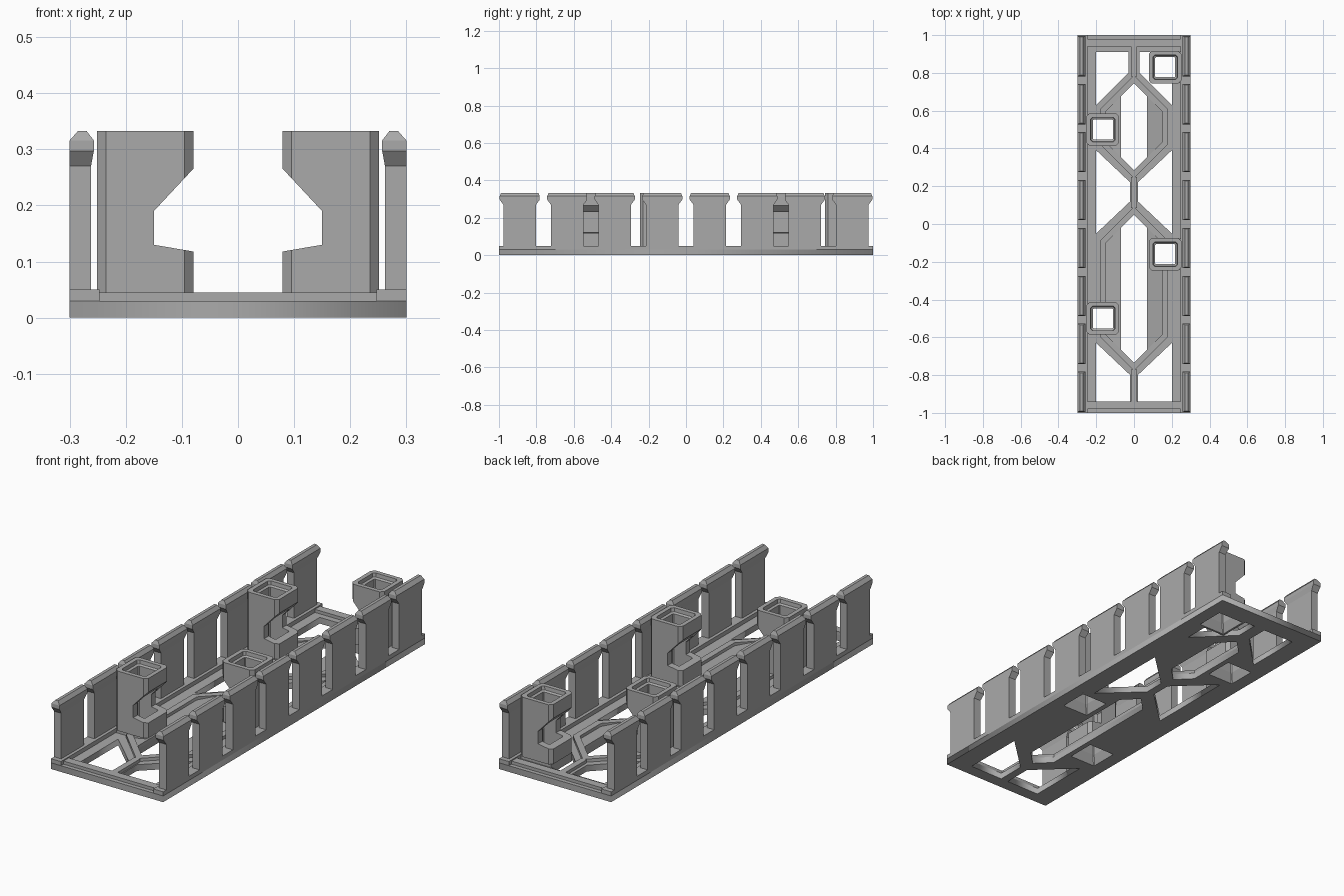
import bpy, bmesh

old = bpy.data.objects.get("Cube")
if old:
    bpy.data.objects.remove(old, do_unlink=True)

grey = bpy.data.materials.new("plain grey")
grey.use_nodes = True
COLOUR = (0.4, 0.4, 0.4, 1)
grey.diffuse_color = COLOUR
grey.node_tree.nodes["Principled BSDF"].inputs["Base Color"].default_value = COLOUR


def add_object(name, data):
    ob = bpy.data.objects.new(name, data)
    bpy.context.collection.objects.link(ob)
    if not data.materials:
        data.materials.append(grey)
    return ob


def finish(name, bm):
    bmesh.ops.recalc_face_normals(bm, faces=bm.faces)
    me = bpy.data.meshes.new(name)
    bm.to_mesh(me)
    bm.free()
    return add_object(name, me)


def hull(name, points):
    bm = bmesh.new()
    for p in points:
        bm.verts.new(p)
    bmesh.ops.convex_hull(bm, input=bm.verts)
    return finish(name, bm)


def box(name, x0, x1, y0, y1, z0, z1):
    return hull(name, [(x, y, z) for x in (x0, x1) for y in (y0, y1) for z in (z0, z1)])


def loft(name, rings, closed=False):
    """Skin a stack of rings; closed joins the last ring to the first."""
    bm = bmesh.new()
    loops = [[bm.verts.new(p) for p in ring] for ring in rings]
    pairs = list(zip(loops, loops[1:]))
    if closed:
        pairs.append((loops[-1], loops[0]))
    else:
        bm.faces.new(loops[0])
        bm.faces.new(loops[-1])
    for a, b in pairs:
        for i in range(len(a)):
            j = (i + 1) % len(a)
            bm.faces.new((a[i], a[j], b[j], b[i]))
    return finish(name, bm)


def plate(name, outlines, z0, z1):
    """Flat plate; inner outlines become holes."""
    cu = bpy.data.curves.new(name, "CURVE")
    cu.dimensions = "2D"
    cu.fill_mode = "BOTH"
    cu.extrude = (z1 - z0) / 2
    for pts in outlines:
        sp = cu.splines.new("POLY")
        sp.points.add(len(pts) - 1)
        for p, (x, y) in zip(sp.points, pts):
            p.co = (x, y, 0, 1)
        sp.use_cyclic_u = True
    tmp = bpy.data.objects.new(name, cu)
    bpy.context.collection.objects.link(tmp)
    bpy.context.view_layer.update()
    deps = bpy.context.evaluated_depsgraph_get()
    me = bpy.data.meshes.new_from_object(tmp.evaluated_get(deps))
    bpy.data.objects.remove(tmp, do_unlink=True)
    bm = bmesh.new()
    bm.from_mesh(me)
    bmesh.ops.remove_doubles(bm, verts=bm.verts, dist=1e-5)
    bmesh.ops.translate(bm, verts=bm.verts, vec=(0, 0, (z0 + z1) / 2))
    return finish(name, bm)


def cut(ob, cutters):
    for c in cutters:
        mod = ob.modifiers.new("cut", "BOOLEAN")
        mod.operation = "DIFFERENCE"
        mod.solver = "EXACT"
        mod.object = c
    bpy.context.view_layer.update()
    deps = bpy.context.evaluated_depsgraph_get()
    me = bpy.data.meshes.new_from_object(ob.evaluated_get(deps))
    ob.modifiers.clear()
    ob.data = me


def hexagon(w, y0, y1):
    return [(0, y0), (w, y0 + w), (w, y1 - w), (0, y1), (-w, y1 - w), (-w, y0 + w)]


def mirror(pts):
    return [(-x, y) for x, y in pts]


POSTS = [(-1, -0.5), (1, -0.16), (-1, 0.5), (1, 0.83)]
POST_X = 0.165
RAIL = 0.247
FLOOR, RIB = 0.03, 0.045
CELLS = [(-0.735, 0.05), (0.285, 0.745)]

sockets = []
for side, y in POSTS:
    x, h = side * POST_X, 0.08
    sockets.append(box("socket_cutter", x - h, x + h, y - h, y + h, -0.1, 0.2))

# Floor with central slots and corner openings
front_hole = [(0.02, -0.94), (0.2, -0.94), (0.2, -0.63), (0.02, -0.8)]
middle_hole = [(0.2, -0.05), (0.2, 0.39), (0.02, 0.22), (0.02, 0.12)]
back_hole = [(0.03, 0.91), (0.2, 0.91), (0.2, 0.63), (0.03, 0.8)]
outlines = [[(-0.3, -1), (0.3, -1), (0.3, 1), (-0.3, 1)]]
for hole in (front_hole, middle_hole, back_hole):
    outlines += [hole, mirror(hole)]
outlines += [hexagon(0.07, a, b) for a, b in CELLS]
floor = plate("floor", outlines, 0, FLOOR)
cut(floor, sockets)

# Hexagonal ribs and sloping strips beside the slots
for a, b in CELLS:
    rib = plate("hexagon_rib", [hexagon(0.18, a - 0.042, b + 0.042), hexagon(0.15, a, b)], FLOOR, RIB)
    cut(rib, sockets)
    for s in (-1, 1):
        strip = hull("sloping_strip", [(s * x, y, z) for x, z in ((0.07, RIB), (0.07, FLOOR), (0.15, FLOOR))
                                       for y in (a + x, b - x)])
        cut(strip, sockets)

# Straight ribs along the centre and across both ends
for y0, y1 in ((-0.95, -0.77), (0.085, 0.25), (0.78, 0.95)):
    box("centre_rib", -0.015, 0.015, y0, y1, FLOOR, RIB)
for s in (-1, 1):
    box("end_rib", -RAIL, RAIL, s * 0.94, s * 0.98, FLOOR, RIB)
    box("side_rail", s * RAIL, s * 0.3, -1, 1, FLOOR, 0.05)

# Side wall fingers with flared heads: height, half width, inner x, outer x
SECTION = [(0.05, 0.087, 0.262, 0.3), (0.27, 0.087, 0.262, 0.3), (0.297, 0.107, 0.257, 0.3),
           (0.316, 0.107, 0.257, 0.3), (0.333, 0.1, 0.27, 0.285)]
for s in (-1, 1):
    for i in range(8):
        yc = (i - 3.5) * 0.254
        loft("wall_finger", [[(s * x0, yc - h, z), (s * x1, yc - h, z), (s * x1, yc + h, z), (s * x0, yc + h, z)]
                             for z, h, x0, x1 in SECTION])


def square_ring(x, y, h, c, z):
    pts = [(h, c - h), (h, h - c), (h - c, h), (c - h, h), (-h, h - c), (-h, c - h), (c - h, -h), (h - c, -h)]
    return [(x + px, y + py, z) for px, py in pts]


# Hollow posts with funnel bottoms and a notch: half width, corner chamfer, height
TUBE = [(0.08, 0.001, 0), (0.08, 0.001, RIB), (0.086, 0.016, RIB), (0.086, 0.016, 0.333), (0.065, 0.01, 0.333),
        (0.063, 0.01, 0.315), (0.053, 0.004, 0.31), (0.053, 0.004, RIB), (0.07, 0.004, 0)]
NOTCH = [(0.05, 0.3), (0.08, 0.265), (0.15, 0.19), (0.15, 0.13), (0.08, 0.118), (0.05, 0.113)]
for side, y in POSTS:
    post = loft("hollow_post", [square_ring(side * POST_X, y, *r) for r in TUBE], closed=True)
    notch = loft("notch_cutter", [[(side * x, y + d, z) for x, z in NOTCH] for d in (-0.12, 0.12)])
    cut(post, [notch])
    bpy.data.objects.remove(notch, do_unlink=True)

for c in sockets:
    bpy.data.objects.remove(c, do_unlink=True)
